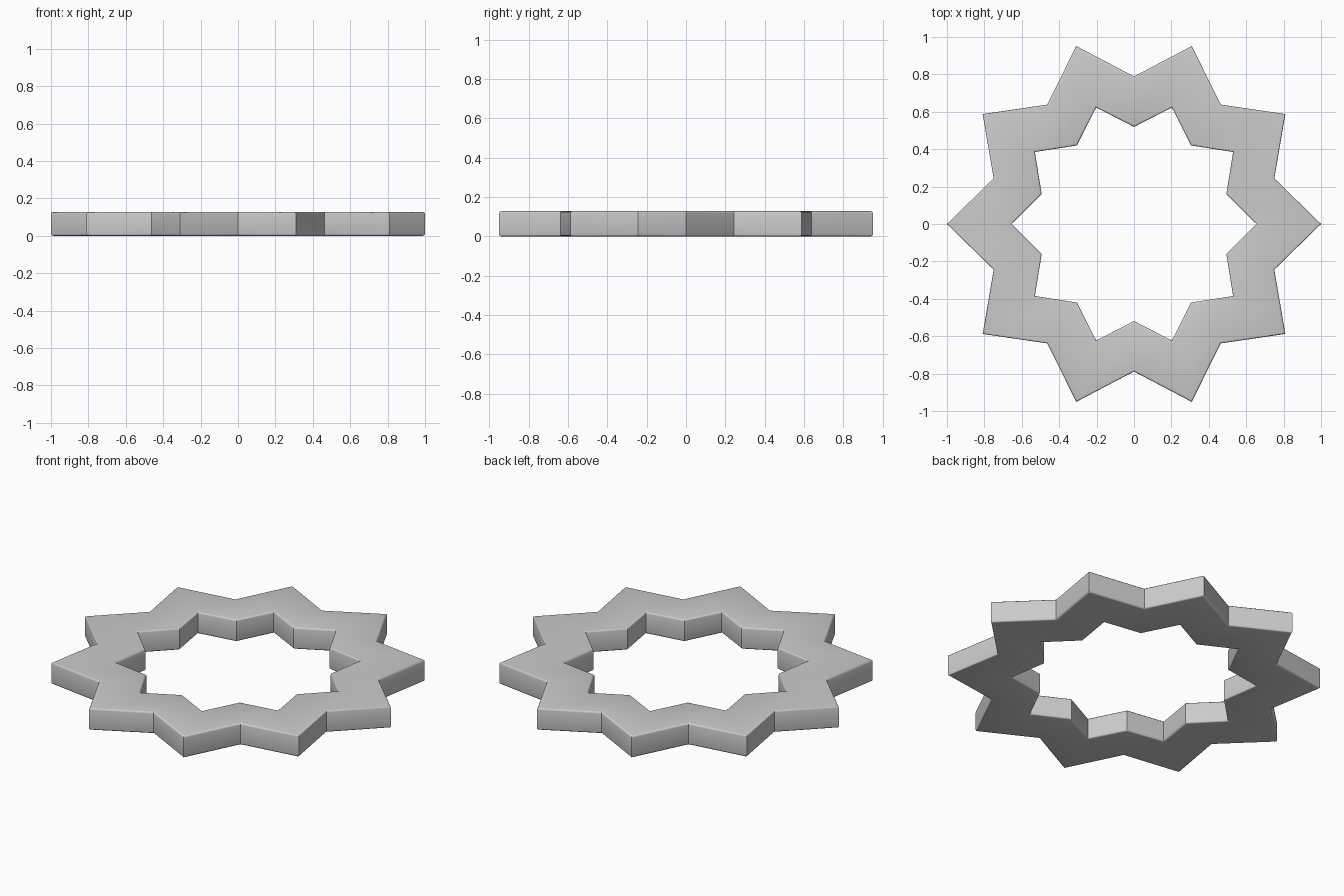
import bpy, bmesh
from math import sin, cos, pi

if "Cube" in bpy.data.objects:
    bpy.data.objects.remove(bpy.data.objects["Cube"])

POINTS = 10
HEIGHT = 0.128
BEVEL = 0.01


def star_loop(bm, tip, valley, z):
    n = POINTS * 2
    return [bm.verts.new(((valley if i % 2 else tip) * cos(2 * pi * i / n),
                          (valley if i % 2 else tip) * sin(2 * pi * i / n), z))
            for i in range(n)]


def bridge(bm, a, b):
    n = len(a)
    for i in range(n):
        j = (i + 1) % n
        bm.faces.new((a[i], a[j], b[j], b[i]))


# Star-shaped ring: closed band of outer and inner star outlines
bm = bmesh.new()
loops = [star_loop(bm, 1.0, 0.789, 0), star_loop(bm, 1.0, 0.789, HEIGHT),
         star_loop(bm, 0.655, 0.519, HEIGHT), star_loop(bm, 0.655, 0.519, 0)]
for k in range(4):
    bridge(bm, loops[k], loops[(k + 1) % 4])
bmesh.ops.recalc_face_normals(bm, faces=bm.faces)

# Softened rims along the top and bottom outlines
rims = [e for e in bm.edges
        if abs(e.verts[0].co.z - e.verts[1].co.z) < 1e-6
        and any(abs(f.normal.z) < 0.5 for f in e.link_faces)]
bmesh.ops.bevel(bm, geom=rims, offset=BEVEL, segments=3, profile=0.5,
                affect='EDGES')

mesh = bpy.data.meshes.new("star_ring")
bm.to_mesh(mesh)
bm.free()
ring = bpy.data.objects.new("star_ring", mesh)
bpy.context.collection.objects.link(ring)

bpy.context.view_layer.objects.active = ring
ring.select_set(True)
bpy.ops.object.shade_smooth_by_angle(angle=0.6)
